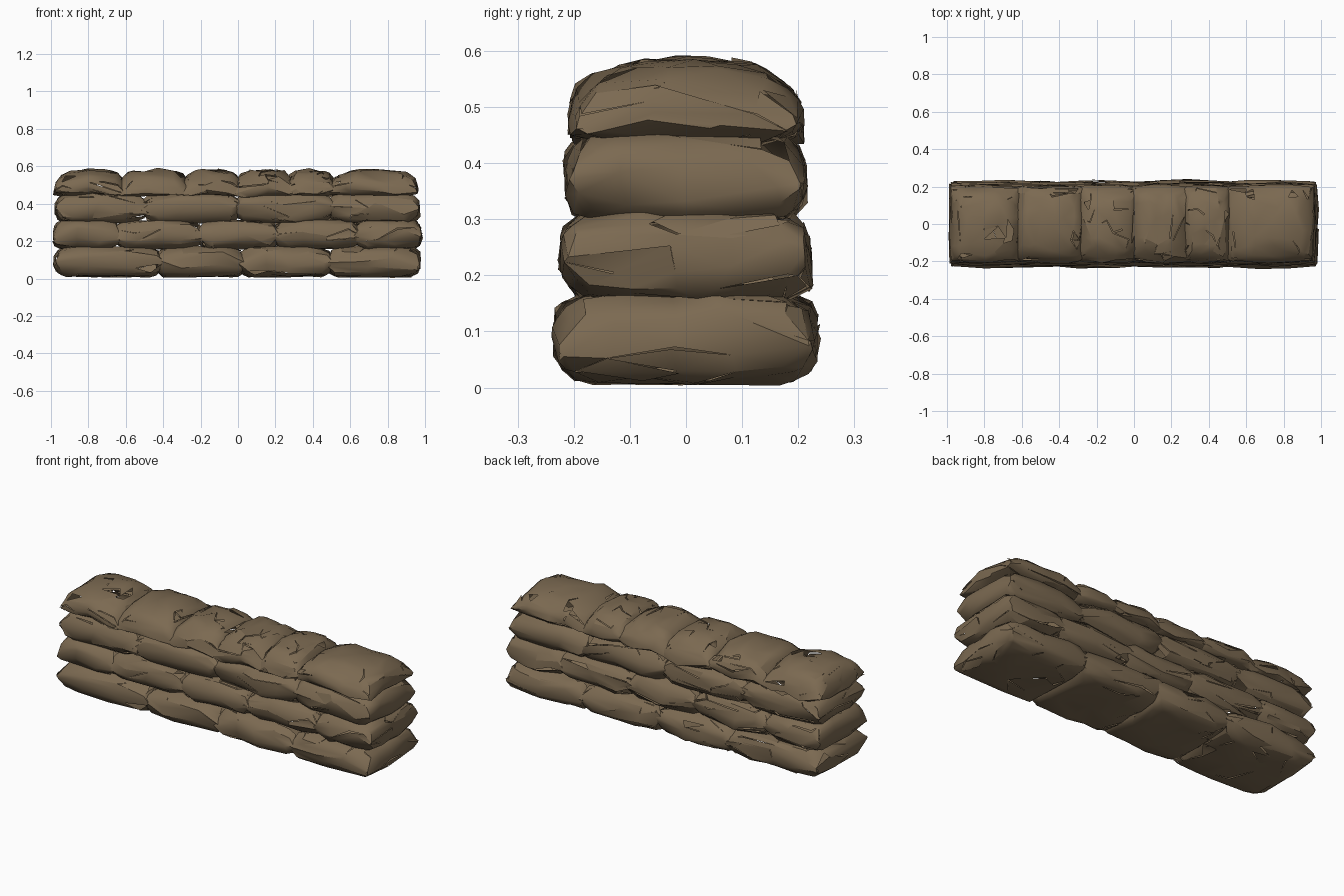
import bpy, bmesh, math, random
from mathutils import Vector, noise

random.seed(4)
if "Cube" in bpy.data.objects:
    bpy.data.objects.remove(bpy.data.objects["Cube"], do_unlink=True)

cloth = bpy.data.materials.new("brown_burlap")
cloth.use_nodes = True
colour = (0.2, 0.143, 0.083, 1)
cloth.diffuse_color = colour
bsdf = cloth.node_tree.nodes["Principled BSDF"]
bsdf.inputs["Base Color"].default_value = colour
bsdf.inputs["Roughness"].default_value = 0.9


def swell(t, power):
    """Pillow fullness: one in the middle, pinched to zero at the seam."""
    return max(0, 1 - abs(t) ** power) ** 0.5


def pillow(bm, x0, x1, depth, z0, z1, seam, over, under):
    """Two grids swollen above and below a side seam, with soft folds."""
    nx, ny = 20, 16
    half, middle = (x1 - x0) / 2, (x0 + x1) / 2
    seam_z = z0 + (z1 - z0) * seam
    shift = Vector((random.uniform(-9, 9), random.uniform(-9, 9), 0))
    for side, power in ((1, over), (-1, under)):
        reach = z1 - seam_z if side > 0 else seam_z - z0
        rows = []
        for i in range(nx + 1):
            # Sine spacing puts more rings near the tight curve at the seams
            u = math.sin((i / nx - 0.5) * math.pi)
            row = []
            for j in range(ny + 1):
                v = math.sin((j / ny - 0.5) * math.pi)
                full = swell(u, power + 1) * swell(v, power)
                fold = noise.noise(Vector((u * 2.5, v * 2.5, side)) + shift)
                x = middle + u * half * (1 - 0.03 * v * v)
                y = v * depth * (1 - 0.05 * u * u)
                sag = 0.05 * noise.noise(Vector((x * 7, y * 7, z0 * 9)))
                z = seam_z + sag * (1 - full) + side * reach * full * (1 + 0.1 * fold)
                row.append(bm.verts.new((x, y, max(z, 0.008))))
            rows.append(row)
        for i in range(nx):
            for j in range(ny):
                quad = [rows[i][j], rows[i + 1][j],
                        rows[i + 1][j + 1], rows[i][j + 1]]
                bm.faces.new(quad if side > 0 else quad[::-1])
    bmesh.ops.remove_doubles(bm, verts=bm.verts, dist=0.0005)


def tear(bm, course):
    """Open the hidden core of the wall and rip the cloth into loose flaps."""
    gone = []
    for face in bm.faces:
        c = face.calc_center_median()
        outside = (course == "top" and face.normal.z > 0.1
                   or course == "bottom" and face.normal.z < -0.1)
        buried = abs(c.y) < 0.15 and abs(c.x) < 0.88 and not outside
        if buried or random.random() < 0.015:
            gone.append(face)
    bmesh.ops.delete(bm, geom=gone, context="FACES")
    rips = [e for e in bm.edges if random.random() < 0.2]
    bmesh.ops.split_edges(bm, edges=rips)
    for vert in bm.verts:
        vert.co += Vector([random.uniform(-0.005, 0.005) for _ in range(3)])
        vert.co.z = max(vert.co.z, 0)


def sandbag(name, course, *shape):
    bm = bmesh.new()
    pillow(bm, *shape)
    mesh = bpy.data.meshes.new(name)
    bm.to_mesh(mesh)
    bm.free()
    mesh.materials.append(cloth)
    bag = bpy.data.objects.new(name, mesh)
    bpy.context.collection.objects.link(bag)
    # Coarse creased cloth facets
    crease = bag.modifiers.new("creases", "DECIMATE")
    crease.ratio = 0.2
    bpy.ops.object.select_all(action="DESELECT")
    bag.select_set(True)
    bpy.context.view_layer.objects.active = bag
    bpy.ops.object.modifier_apply(modifier=crease.name)
    bm = bmesh.new()
    bm.from_mesh(bag.data)
    tear(bm, course)
    bm.to_mesh(bag.data)
    bm.free()
    bpy.ops.object.shade_smooth_by_angle(angle=math.radians(35))


# Courses from the ground up: joints along x, then
# half depth, bottom, top, seam height, fullness above and below the seam
courses = {
    "bottom": ([-0.985, -0.42, 0.02, 0.49, 0.98], 0.236, 0.01, 0.178, 0.5, 5, 9),
    "lower": ([-0.99, -0.65, -0.2, 0.2, 0.64, 0.985], 0.226, 0.155, 0.318, 0.42, 6, 6),
    "upper": ([-0.985, -0.5, 0.0, 0.5, 0.975], 0.216, 0.29, 0.46, 0.45, 6, 6),
    "top": ([-0.985, -0.62, -0.28, 0.0, 0.28, 0.5, 0.965], 0.208, 0.435, 0.58, 0.2, 3, 4),
}
overlap = 0.025
for course, (joints, *section) in courses.items():
    last = len(joints) - 1
    for n in range(1, last + 1):
        # Neighbouring bags press into each other; the wall ends stay put
        start = joints[n - 1] - (overlap if n > 1 else 0)
        end = joints[n] + (overlap if n < last else 0)
        sandbag(f"{course}_sandbag_{n}", course, start, end, *section)
